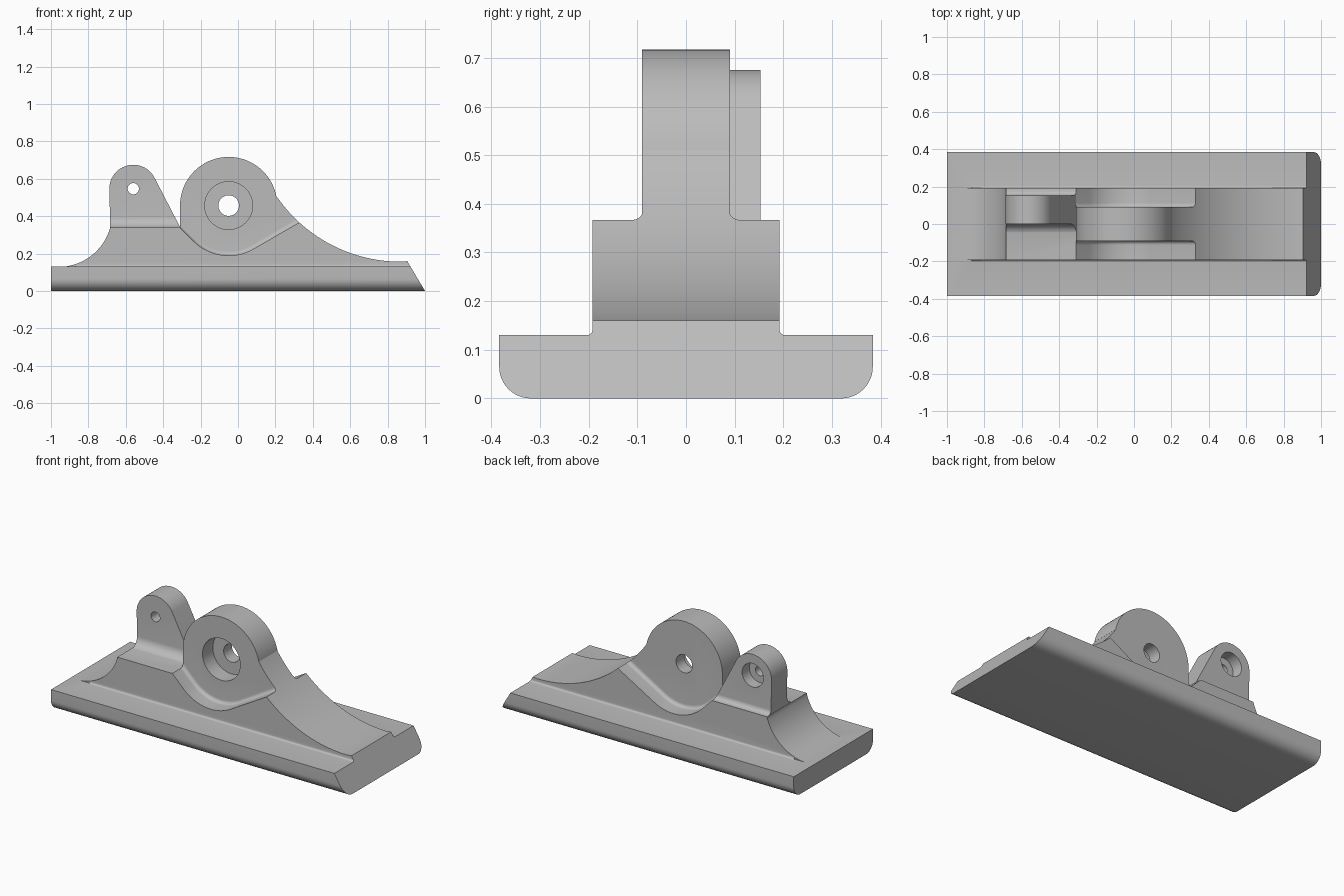
import bpy, bmesh
from math import sin, cos, pi, radians

cube = bpy.data.objects.get("Cube")
if cube:
    bpy.data.objects.remove(cube, do_unlink=True)

grey = bpy.data.materials.new("plain grey")
grey.use_nodes = True
grey.diffuse_color = (0.5, 0.5, 0.5, 1)
grey.node_tree.nodes["Principled BSDF"].inputs["Base Color"].default_value = (0.5, 0.5, 0.5, 1)


def arc(cx, cz, r, start, end, n=24):
    """Points along an arc, angles in degrees."""
    steps = [radians(start + (end - start) * i / n) for i in range(n + 1)]
    return [(cx + r * cos(a), cz + r * sin(a)) for a in steps]


def loft(name, rings):
    """Closed solid through matching rings of 3D points."""
    bm = bmesh.new()
    loops = [[bm.verts.new(p) for p in ring] for ring in rings]
    for a, b in zip(loops, loops[1:]):
        for i in range(len(a)):
            j = (i + 1) % len(a)
            bm.faces.new((a[i], a[j], b[j], b[i]))
    bm.faces.new(loops[0])
    bm.faces.new(loops[-1])
    bmesh.ops.recalc_face_normals(bm, faces=bm.faces)
    mesh = bpy.data.meshes.new(name)
    bm.to_mesh(mesh)
    bm.free()
    mesh.materials.append(grey)
    obj = bpy.data.objects.new(name, mesh)
    bpy.context.collection.objects.link(obj)
    return obj


def prism_y(name, pts, lo, hi):
    return loft(name, [[(x, y, z) for x, z in pts] for y in (lo, hi)])


def prism_x(name, pts, lo, hi):
    return loft(name, [[(x, y, z) for y, z in pts] for x in (lo, hi)])


def combine(target, other, operation):
    """Apply a boolean and discard the second solid."""
    mod = target.modifiers.new("boolean", 'BOOLEAN')
    mod.object, mod.operation, mod.solver = other, operation, 'EXACT'
    bpy.context.view_layer.objects.active = target
    bpy.ops.object.modifier_apply(modifier=mod.name)
    bpy.data.objects.remove(other, do_unlink=True)


def bore(target, cx, cz, r, lo, hi):
    combine(target, prism_y("bore", arc(cx, cz, r, 0, 352.5, 47), lo, hi), 'DIFFERENCE')


LX, LZ = -0.05, 0.457      # main lug centre
HX, HZ = -0.56, 0.547      # small lug centre
HALF, LUG = 0.192, 0.09    # half widths of the body and main lug
SHELF = 0.34

# Base slab with rounded lower edges
half = arc(0.319, 0.065, 0.065, -90, 0, 12) + [(0.384, 0.13)]
base = prism_x("bracket_base", half + [(-y, z) for y, z in reversed(half)], -1, 1.1)

# Small fillet strip where the body meets the slab
half = [(0.204, 0.06)] + arc(0.204, 0.142, 0.012, 270, 180, 6)
strip = prism_x("fillet_strip", half + [(-y, z) for y, z in reversed(half)], -0.87, 1.1)

# Body and main lug share one swept outline
outline = [(-0.96, 0.05)]
outline += arc(-0.96, 0.416, 0.287, -90, -16.6)
outline += [(-0.685, SHELF), (-0.31, SHELF)]
outline += arc(LX, LZ, 0.26, 180, 11.7, 48)
outline += arc(0.87, 0.962, 0.805, 214.2, 270, 40)
outline += [(0.905, 0.16), (1.05, 0.16), (1.05, 0.05)]
body = prism_y("body", outline, -HALF, HALF)

# Side pockets that thin the body down to the lug, with a rounded inner corner
for side in (-1, 1):
    rings = []
    for i in range(9):
        a = i / 8 * pi / 2
        f = 0.022
        r = 0.267 - f * (1 - sin(a))
        pts = arc(LX, LZ, r, 225, 300, 24)
        (ax, az), (bx, bz) = pts[0], pts[-1]
        pts = [(ax - 0.5, 1.2), (ax - 0.5, az + 0.5)] + pts
        pts += [(bx + 0.9, bz + 0.9 * 0.577), (bx + 0.9, 1.2)]
        rings.append([(x, side * (LUG + f * (1 - cos(a))), z) for x, z in pts])
    rings.append([(x, side * 0.4, z) for x, y, z in rings[-1]])
    combine(body, loft("pocket", rings), 'DIFFERENCE')

# Main lug bore with a recess on the front
bore(body, LX, LZ, 0.055, -0.5, 0.5)
bore(body, LX, LZ, 0.128, -0.5, 0.01)

# Small lug, cut to width with curved feet
outline = [(-0.6, 0.25), (-0.683, 0.333)]
outline += arc(HX, HZ, 0.128, 180, 27.6, 36)
outline += [(-0.31, 0.343), (-0.35, 0.25)]
small_lug = prism_y("small_lug", outline, -0.19, 0.19)
FLOOR = SHELF - 0.002
for side, wall, f in ((-1, 0.0, 0.06), (1, 0.153, 0.03)):
    curve = arc(wall + f, FLOOR + f, f, 180, 270, 10)
    pts = [(wall, 1)] + curve + [(0.4, FLOOR), (0.4, 1)]
    combine(small_lug, prism_x("side_cut", [(side * y, z) for y, z in pts], -1.2, 0), 'DIFFERENCE')

# Small lug bore with a recess on the back
bore(small_lug, HX, HZ, 0.03, -0.5, 0.5)
bore(small_lug, HX, HZ, 0.072, 0.083, 0.5)

# Join everything, then slope the right-hand end
for part in (strip, body, small_lug):
    combine(base, part, 'UNION')
wedge = [(1, 0), (1.06, -0.101), (1.3, -0.101), (1.3, 0.328), (0.805, 0.328)]
combine(base, prism_y("end_cut", wedge, -0.6, 0.6), 'DIFFERENCE')

base.name = "lug_bracket"
bpy.ops.object.select_all(action='DESELECT')
base.select_set(True)
bpy.context.view_layer.objects.active = base
bpy.ops.object.shade_smooth_by_angle(angle=radians(30))
